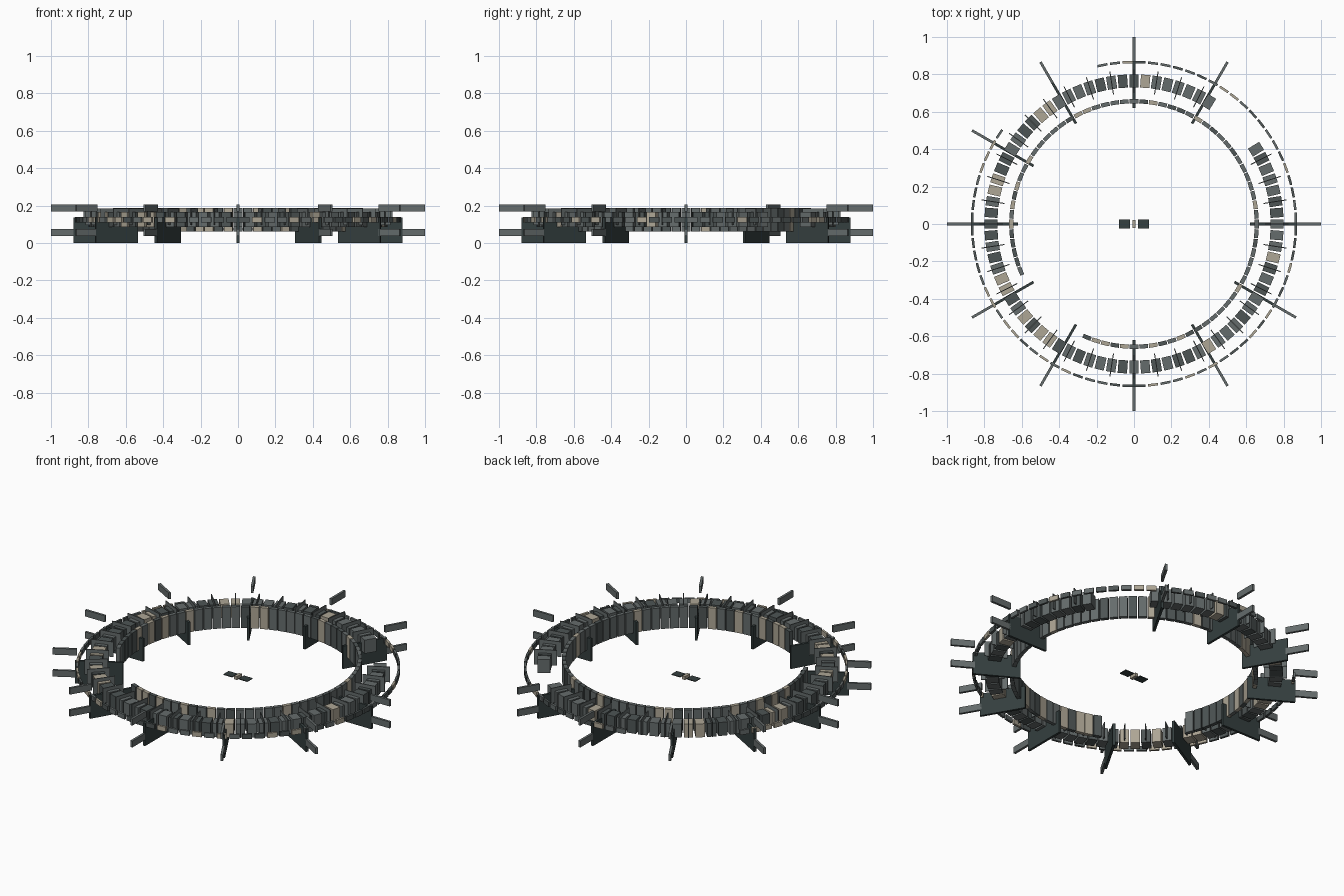
import bpy, bmesh, math, random
from mathutils import Matrix, Vector

if "Cube" in bpy.data.objects:
    bpy.data.objects.remove(bpy.data.objects["Cube"])

random.seed(4)


def material(name, rgb):
    m = bpy.data.materials.new(name)
    m.diffuse_color = (*rgb, 1)
    m.use_nodes = True
    m.node_tree.nodes["Principled BSDF"].inputs["Base Color"].default_value = m.diffuse_color
    return m


MID = material("stone_grey", (0.13, 0.15, 0.15))
SHADE = material("slate_grey", (0.075, 0.09, 0.09))
BEIGE = material("warm_beige", (0.42, 0.38, 0.30))
DARK = material("dark_panel", (0.035, 0.05, 0.05))
STONES = [MID, SHADE, BEIGE]


def add_box(bm, centre, size, angle=0.0, mat=0):
    """Box with size (radial, tangential, height), turned about the z axis."""
    m = (Matrix.Rotation(math.radians(angle), 4, 'Z')
         @ Matrix.Translation(Vector(centre))
         @ Matrix.Diagonal((*size, 1)))
    verts = bmesh.ops.create_cube(bm, size=1, matrix=m)["verts"]
    for f in {f for v in verts for f in v.link_faces}:
        f.material_index = mat


def finish(name, bm, mats):
    me = bpy.data.meshes.new(name)
    bm.to_mesh(me)
    bm.free()
    for m in mats:
        me.materials.append(m)
    ob = bpy.data.objects.new(name, me)
    bpy.context.collection.objects.link(ob)
    return ob


def ring(name, angles, r0, r1, z0, z1, width, mats=STONES):
    """Ring of separate blocks between two radii and two heights."""
    bm = bmesh.new()
    for a in angles:
        pick = random.choices(range(3), (5, 4, 2))[0] if len(mats) == 3 else 0
        add_box(bm, ((r0 + r1) / 2, 0, (z0 + z1) / 2),
                (r1 - r0, width, z1 - z0), a, pick)
    return finish(name, bm, mats)


def steps(first, last, step):
    n = int(round((last - first) / step))
    return [first + i * step for i in range(n + 1)]


# main ring of habitat blocks, open at the back right
ring("main_ring_blocks", steps(58.5, 391.5, 4.5), 0.73, 0.80, 0.085, 0.165, 0.050)

# thin plates standing across the main ring
ring("main_ring_plates", steps(63, 387, 9), 0.70, 0.825, 0.095, 0.185, 0.005, [MID])

# inner wall of tall panels, open at the front left
ring("inner_wall_panels", steps(-112.5, 204, 4.5), 0.645, 0.667, 0.062, 0.188, 0.046)

# slim outer ring, open at the back left
ring("outer_ring_segments", steps(-213.75, 101.25, 4.5), 0.859, 0.872, 0.11, 0.138, 0.054)

# eleven radial fins, with an upper and a lower bar beyond each
spokes = steps(60, 360, 30)
ring("radial_fins", spokes, 0.62, 0.88, 0.0, 0.135, 0.014, [DARK])
ring("upper_bars", spokes, 0.87, 1.0, 0.167, 0.205, 0.014, [MID])
ring("lower_bars", spokes, 0.87, 1.0, 0.037, 0.075, 0.014, [MID])

# small central craft with two flat panels
bm = bmesh.new()
add_box(bm, (0, 0, 0.075), (0.018, 0.045, 0.02))
finish("centre_body", bm, [BEIGE])
bm = bmesh.new()
for s in (-1, 1):
    add_box(bm, (s * 0.05, 0, 0.075), (0.058, 0.05, 0.004))
finish("centre_panels", bm, [DARK])
